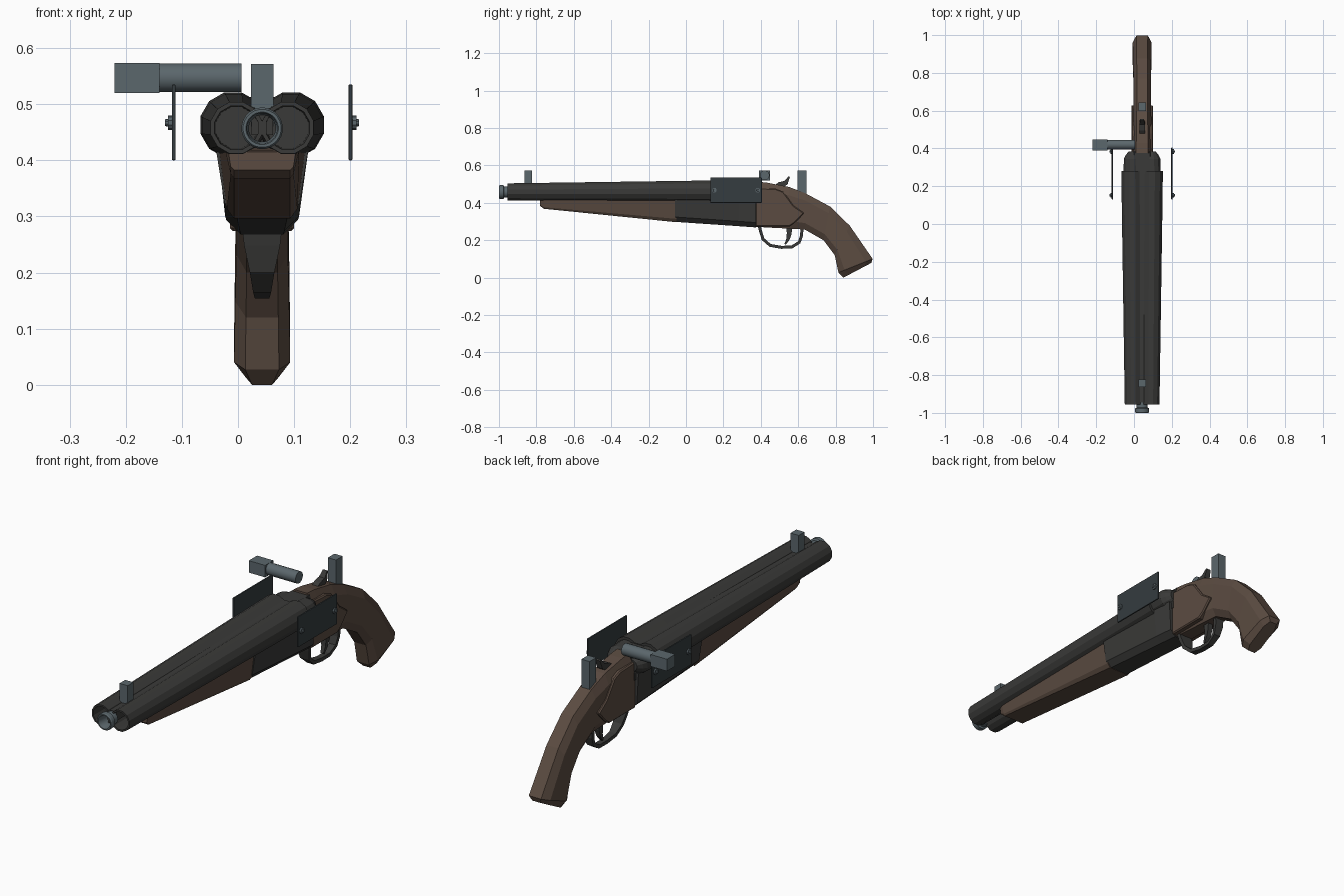
import bpy, bmesh, math
from mathutils import Vector

if "Cube" in bpy.data.objects:
    bpy.data.objects.remove(bpy.data.objects["Cube"])

CX = 0.043  # centre line of the weapon


def mat(name, rgb):
    m = bpy.data.materials.new(name)
    m.diffuse_color = (*rgb, 1)
    m.use_nodes = True
    m.node_tree.nodes["Principled BSDF"].inputs["Base Color"].default_value = m.diffuse_color
    return m


DARK = mat("dark_metal", (0.042, 0.042, 0.040))
WOOD = mat("wood", (0.105, 0.071, 0.053))
STEEL = mat("blue_steel", (0.105, 0.135, 0.15))
PLATE = mat("plate_metal", (0.035, 0.045, 0.05))


def loft(name, rings, material, caps=True):
    """Skin a list of equal-length point rings."""
    bm = bmesh.new()
    vs = [[bm.verts.new(p) for p in r] for r in rings]
    n = len(vs[0])
    for a, b in zip(vs, vs[1:]):
        for i in range(n):
            bm.faces.new((a[i], a[(i + 1) % n], b[(i + 1) % n], b[i]))
    if caps:
        bm.faces.new(vs[0])
        bm.faces.new(vs[-1])
    bmesh.ops.recalc_face_normals(bm, faces=bm.faces)
    me = bpy.data.meshes.new(name)
    bm.to_mesh(me)
    bm.free()
    me.materials.append(material)
    ob = bpy.data.objects.new(name, me)
    bpy.context.collection.objects.link(ob)
    return ob


def circle(axis, pos, a, b, r, n):
    """Ring of n points about the x or y axis; a is the other flat coordinate, b is z."""
    out = []
    for i in range(n):
        t = 2 * math.pi * (i + 0.5) / n
        u, w = a + r * math.cos(t), b + r * math.sin(t)
        out.append((pos, u, w) if axis == "x" else (u, pos, w))
    return out


def box(name, x, y, z, material):
    ring = lambda h: [(x[0], y[0], h), (x[1], y[0], h), (x[1], y[1], h), (x[0], y[1], h)]
    return loft(name, [ring(z[0]), ring(z[1])], material)


def extrude(name, profile, hw, material, bevel=0):
    """Side profile (y, z) extruded evenly about the centre line."""
    ob = loft(name, [[(CX + s * hw, y, z) for y, z in profile] for s in (-1, 1)], material)
    if bevel:
        m = ob.modifiers.new("bevel", "BEVEL")
        m.width, m.segments = bevel, 1
        m.limit_method = "ANGLE"
        m.angle_limit = math.radians(60)
    return ob


def strap(name, path, hw, thick, material):
    """Flat strip following a (y, z) path."""
    rings = []
    for i, p in enumerate(path):
        a, b = Vector(path[max(i - 1, 0)]), Vector(path[min(i + 1, len(path) - 1)])
        d = (b - a).normalized()
        nrm = Vector((-d.y, d.x)) * thick[i] / 2
        q, r = Vector(p) + nrm, Vector(p) - nrm
        w = hw[i]
        rings.append([(CX - w, *q), (CX + w, *q), (CX + w, *r), (CX - w, *r)])
    return loft(name, rings, material)


# Twin barrels with open bores and rounded breech ends
for side, word in ((-1, "left"), (1, "right")):
    st = [(-0.85, .046, .458, .038), (-0.955, .046, .458, .040), (-0.955, .046, .458, .0475),
          (0.05, .051, .462, .058), (0.28, .052, .463, .060), (0.28, .052, .463, .048),
          (0.345, .052, .463, .046), (0.365, .050, .463, .038), (0.385, .047, .463, .025)]
    loft(word + "_barrel", [circle("y", y, CX + side * o, z, r, 12) for y, o, z, r in st], DARK)

# Rib between the barrels
loft("barrel_rib", [[(CX - .019, y, .445), (CX + .019, y, .445), (CX + .019, y, z), (CX - .019, y, z)]
                    for y, z in ((-.945, .488), (.28, .508))], DARK)


# Fore-end and receiver: tapered hull sections
def hull(y, ztop, zbot, wt, wl, wb, ch):
    pts = [(wt, ztop), (wl, zbot + ch), (wb, zbot)]
    return [(CX + x, y, z) for x, z in pts] + [(CX - x, y, z) for x, z in reversed(pts)]


loft("fore_end", [hull(-.78, .415, .383, .060, .056, .05, .006),
                  hull(-.76, .418, .368, .066, .056, .05, .008),
                  hull(-.05, .43, .296, .078, .063, .05, .018)], WOOD)
loft("receiver", [hull(-.058, .43, .298, .084, .067, .045, .026),
                  hull(.28, .43, .275, .080, .066, .04, .026),
                  hull(.375, .43, .268, .072, .064, .038, .026)], DARK)
loft("breech_block", [hull(.27, .505, .40, .05, .07, .07, .03),
                      hull(.385, .505, .40, .04, .06, .06, .03)], DARK)


# Pistol-grip stock: octagonal section between upper and lower outline points
def oct_section(t, b, w):
    t, b = Vector(t), Vector(b)
    out = []
    for x, f in ((-.6, 0), (-1, .18), (-1, .8), (-.6, 1), (.6, 1), (1, .8), (1, .18), (.6, 0)):
        p = b.lerp(t, f)
        out.append((CX + x * w, p.x, p.y))
    return out


loft("stock", [oct_section(*s) for s in (
    ((.375, .513), (.372, .272), .054), ((.43, .508), (.43, .268), .052),
    ((.55, .485), (.55, .262), .049), ((.64, .450), (.635, .257), .046),
    ((.77, .380), (.735, .200), .046), ((.875, .278), (.795, .120), .048),
    ((.998, .100), (.815, .027), .050), ((.990, .078), (.842, 0), .030))], WOOD)

# Raised leaf-shaped side panels
extrude("grip_panel", [(.372, .48), (.48, .475), (.52, .46), (.55, .42), (.575, .385), (.632, .345),
                       (.585, .295), (.555, .274), (.372, .274)], .057, WOOD, .005)

# Hammer, trigger and trigger guard
strap("hammer", [(.46, .46), (.505, .495), (.535, .508), (.552, .54)],
      [.012, .015, .014, .010], [.04, .035, .024, .008], DARK)
strap("trigger", [(.552, .28), (.552, .235), (.545, .205), (.53, .178)],
      [.012, .012, .010, .007], [.03, .026, .018, .008], DARK)
strap("trigger_guard", [(.39, .285), (.398, .25), (.412, .205), (.45, .172), (.51, .162), (.565, .163),
                        (.605, .188), (.618, .225), (.62, .265)],
      [.036, .032, .022, .016, .013, .013, .016, .02, .022], [.016] * 9, DARK)

# Muzzle ring
ring_st = [(-.945, .029), (-.972, .029), (-.976, .037), (-.995, .037), (-1, .034), (-1, .029), (-.995, .027),
           (-.945, .024), (-.945, .029)]
ring = loft("muzzle_ring", [circle("y", y, CX, .457, r, 24) for y, r in ring_st], STEEL, False)

# Front and rear sight posts
box("front_sight", (CX - .02, CX + .02), (-.863, -.823), (.46, .572), STEEL)
box("rear_sight", (CX - .02, CX + .02), (.597, .643), (.44, .572), STEEL)

# Bolt handle with square knob
bolt = loft("bolt_handle", [circle("x", x, .42, .547, .026, 16) for x in (-.145, .006)], STEEL)
box("bolt_knob", (-.22, -.14), (.39, .448), (.52, .573), STEEL)

# Side plates with two stepped screws each
for side, word in ((-1, "left"), (1, "right")):
    xi, xo = CX + side * .154, CX + side * .161
    p = box(word + "_plate", sorted((xi, xo)), (.13, .405), (.40, .535), PLATE)
    m = p.modifiers.new("bevel", "BEVEL")
    m.width, m.segments = .002, 2
    for i, y in enumerate((.152, .384)):
        st = [(.158, .013), (.168, .013), (.168, .007), (.173, .006)]
        loft(f"{word}_screw_{i + 1}", [circle("x", CX + side * d, y, .467, r, 10) for d, r in st], STEEL)

# Smooth only the round steel parts
for ob in (ring, bolt):
    bpy.ops.object.select_all(action="DESELECT")
    ob.select_set(True)
    bpy.context.view_layer.objects.active = ob
    bpy.ops.object.shade_smooth_by_angle(angle=math.radians(30))
